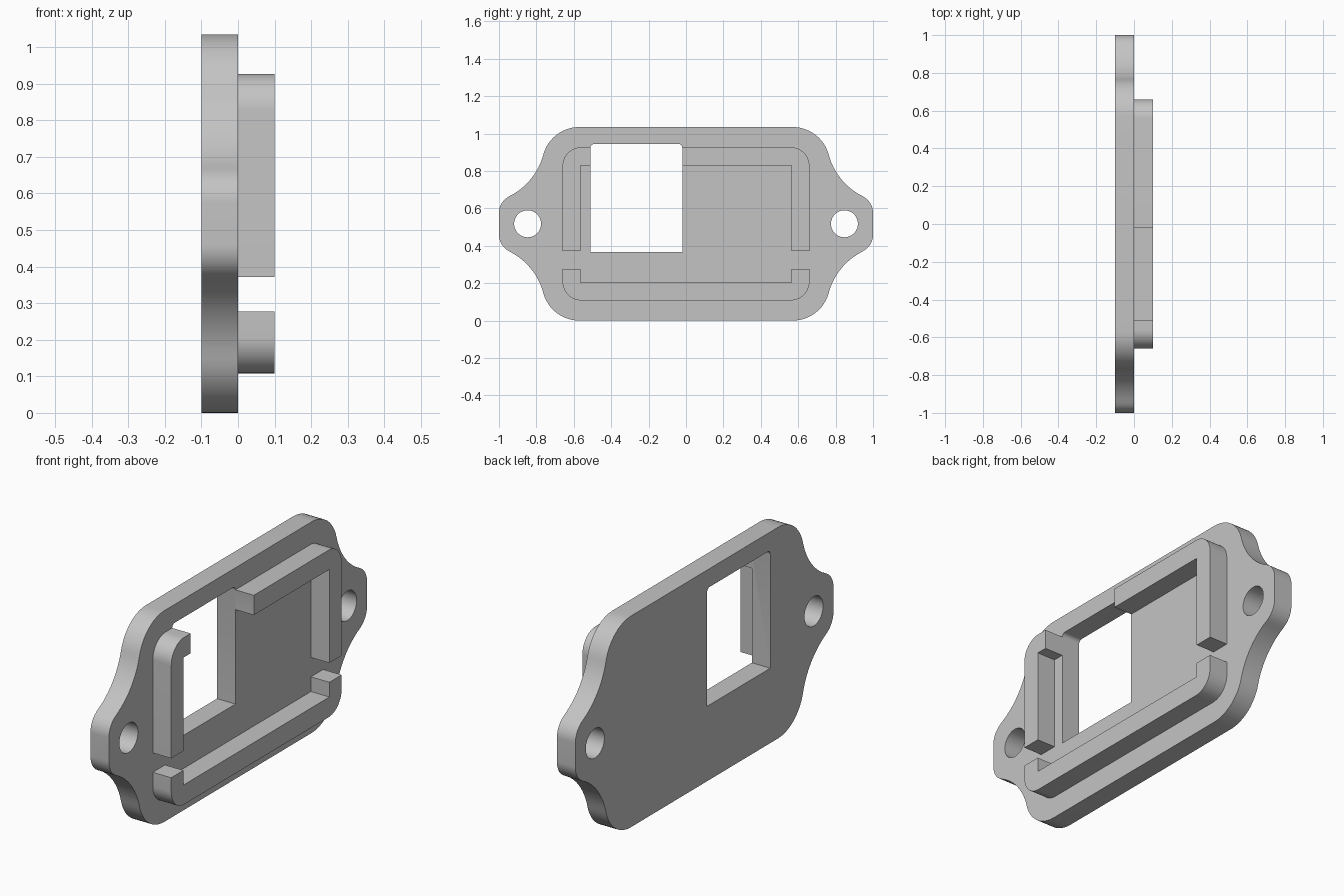
import bpy, bmesh
from math import cos, sin, radians

if "Cube" in bpy.data.objects:
    bpy.data.objects.remove(bpy.data.objects["Cube"], do_unlink=True)

MID = 0.5175  # height of the horizontal symmetry line

grey = bpy.data.materials.new("plain grey")
grey.use_nodes = True
colour = (0.55, 0.55, 0.55, 1)
grey.diffuse_color = colour
grey.node_tree.nodes["Principled BSDF"].inputs["Base Color"].default_value = colour


def arc(cy, cz, r, start, end, steps=12):
    """Points on an arc in the y-z plane, angles in degrees."""
    angles = [radians(start + (end - start) * i / steps) for i in range(steps + 1)]
    return [(cy + r * cos(a), cz + r * sin(a)) for a in angles]


def mirrored(quarter):
    """Complete an outline from its upper right quarter, given top to side."""
    right = quarter + [(y, 2 * MID - z) for y, z in reversed(quarter)]
    return right + [(-y, z) for y, z in reversed(right)]


def rect(y0, y1, z0, z1):
    return [(y0, z0), (y1, z0), (y1, z1), (y0, z1)]


def prism(name, outline, x0, x1):
    """Extrude a y-z outline along x."""
    bm = bmesh.new()
    face = bm.faces.new([bm.verts.new((x0, y, z)) for y, z in outline])
    ext = bmesh.ops.extrude_face_region(bm, geom=[face])
    moved = [v for v in ext["geom"] if isinstance(v, bmesh.types.BMVert)]
    bmesh.ops.translate(bm, verts=moved, vec=(x1 - x0, 0, 0))
    bmesh.ops.recalc_face_normals(bm, faces=bm.faces)
    mesh = bpy.data.meshes.new(name)
    bm.to_mesh(mesh)
    bm.free()
    mesh.materials.append(grey)
    obj = bpy.data.objects.new(name, mesh)
    bpy.context.collection.objects.link(obj)
    return obj


def carve(obj, outlines):
    """Cut each outline straight through along x, then shade the result."""
    cutters = []
    for outline in outlines:
        cutter = prism("cutter", outline, -0.3, 0.3)
        cutter.hide_render = True
        cutters.append(cutter)
        mod = obj.modifiers.new("cut", "BOOLEAN")
        mod.operation = "DIFFERENCE"
        mod.solver = "EXACT"
        mod.object = cutter
    bpy.context.view_layer.update()
    graph = bpy.context.evaluated_depsgraph_get()
    mesh = bpy.data.meshes.new_from_object(obj.evaluated_get(graph))
    obj.modifiers.clear()
    obj.data = mesh
    for cutter in cutters:
        bpy.data.objects.remove(cutter, do_unlink=True)
    bpy.ops.object.select_all(action="DESELECT")
    obj.select_set(True)
    bpy.context.view_layer.objects.active = obj
    bpy.ops.object.shade_smooth_by_angle(angle=radians(30))


# Rectangular window with slightly rounded upper corners
window = ([(-0.51, 0.367), (-0.02, 0.367)]
          + arc(-0.04, 0.925, 0.02, 0, 90, 5)
          + arc(-0.49, 0.925, 0.02, 90, 180, 5))

# Flange plate: rounded corner, concave neck, rounded ear
quarter = (arc(0.57, 0.835, 0.2, 90, 15)
           + arc(1.099, 0.977, 0.348, 195, 243.7)[1:]
           + arc(0.9, 0.575, 0.1, 63.7, 0)[1:])
plate = prism("flange_plate", mirrored(quarter), -0.1, 0)
holes = [arc(side * 0.847, MID, 0.072, 0, 352.5, 47) for side in (-1, 1)]
carve(plate, holes + [window])

# Locating rim, broken by the window and by a slot on each side
rim = prism("locating_rim", mirrored(arc(0.56, 0.827, 0.1, 90, 0)), 0, 0.1)
inner = rect(-0.565, 0.565, 0.205, 0.83)
slot = rect(-0.8, 0.8, 0.277, 0.372)
carve(rim, [inner, slot, window])
